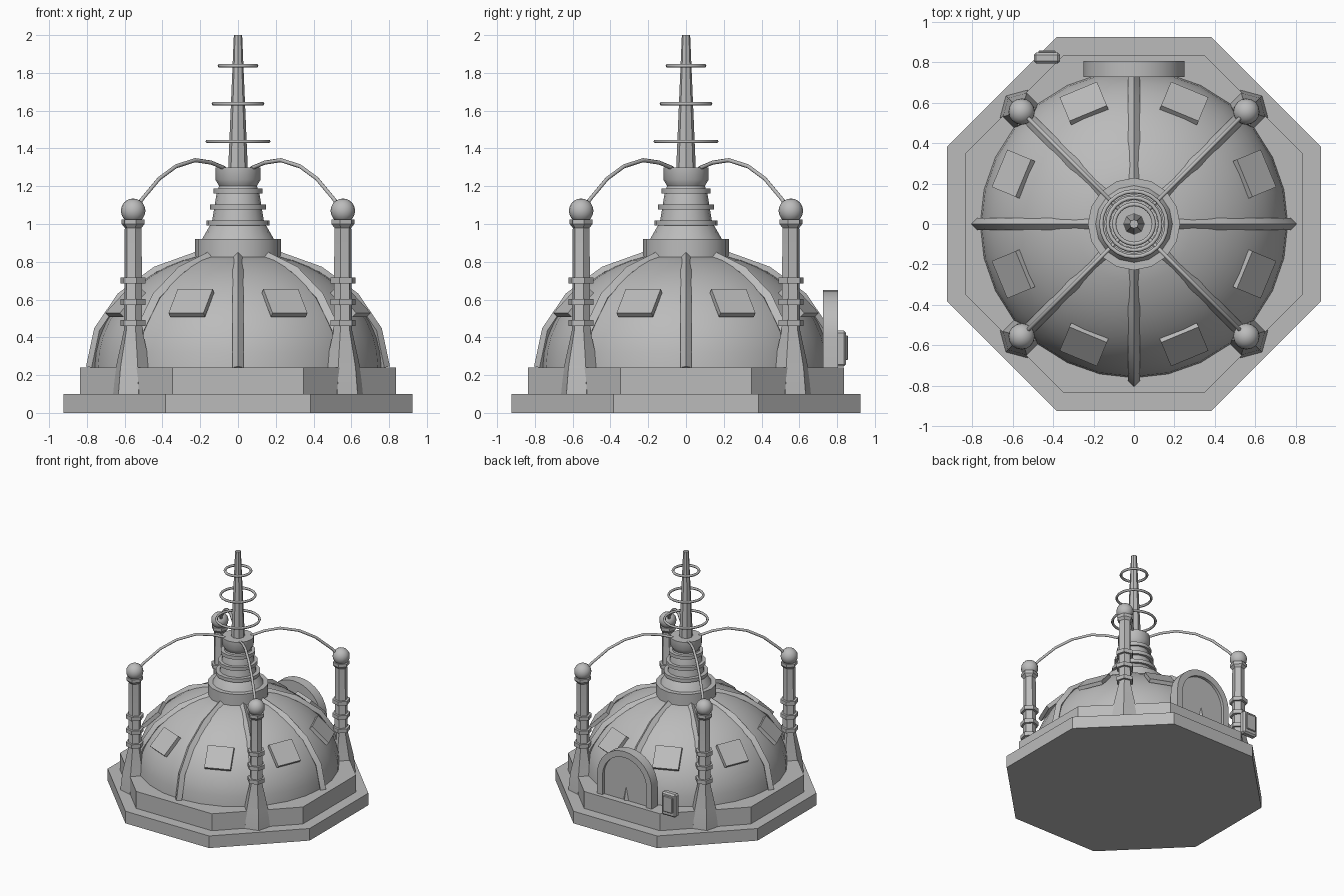
import bpy, bmesh
from math import sin, cos, pi, radians, sqrt
from mathutils import Vector, Matrix

if "Cube" in bpy.data.objects:
    bpy.data.objects.remove(bpy.data.objects["Cube"], do_unlink=True)

GREY = (0.5, 0.5, 0.5, 1)
stone = bpy.data.materials.new("plain grey")
stone.use_nodes = True
stone.diffuse_color = GREY
bsdf = next(n for n in stone.node_tree.nodes if n.type == "BSDF_PRINCIPLED")
bsdf.inputs["Base Color"].default_value = GREY


def finish(name, bm, angle=32):
    """Turn a bmesh into a named object, smooth below the given angle."""
    bmesh.ops.recalc_face_normals(bm, faces=bm.faces)
    mesh = bpy.data.meshes.new(name)
    bm.to_mesh(mesh)
    bm.free()
    mesh.materials.append(stone)
    for poly in mesh.polygons:
        poly.use_smooth = True
    mesh.set_sharp_from_angle(angle=radians(angle))
    obj = bpy.data.objects.new(name, mesh)
    bpy.context.scene.collection.objects.link(obj)
    return obj


def loft(name, rings, angle=32):
    """Skin closed cross-sections and cap both ends."""
    bm = bmesh.new()
    loops = [[bm.verts.new(p) for p in ring] for ring in rings]
    n = len(loops[0])
    for a, b in zip(loops, loops[1:]):
        for i in range(n):
            j = (i + 1) % n
            bm.faces.new((a[i], a[j], b[j], b[i]))
    bm.faces.new(loops[0])
    bm.faces.new(loops[-1])
    return finish(name, bm, angle)


def lathe(name, profile, sides, centre=(0, 0), turn=0.0, angle=32):
    """Revolve (radius, height) pairs about a vertical axis."""
    rings = [[(centre[0] + r * cos(turn + 2 * pi * i / sides),
               centre[1] + r * sin(turn + 2 * pi * i / sides), z)
              for i in range(sides)] for r, z in profile]
    return loft(name, rings, angle)


def radial_tube(name, path, azimuth, radius, sides, angle=32):
    """Sweep a tube along (radius, height) points in a vertical plane."""
    out = Vector((cos(azimuth), sin(azimuth), 0))
    side = Vector((-sin(azimuth), cos(azimuth), 0))
    up = Vector((0, 0, 1))
    rings = []
    for i, (r, z) in enumerate(path):
        a, b = path[max(i - 1, 0)], path[min(i + 1, len(path) - 1)]
        t = Vector((b[0] - a[0], b[1] - a[1])).normalized()
        normal = up * t.x - out * t.y
        rings.append([out * r + up * z + radius * (normal * cos(k) + side * sin(k))
                      for k in (2 * pi * s / sides for s in range(sides))])
    return loft(name, rings, angle)


def box(name, centre, size, rotation=None, bevel=0.0):
    bm = bmesh.new()
    bmesh.ops.create_cube(bm, size=1)
    bmesh.ops.scale(bm, vec=size, verts=bm.verts)
    if bevel:
        bmesh.ops.bevel(bm, geom=bm.edges[:], offset=bevel, segments=1, affect="EDGES")
    if rotation:
        bmesh.ops.transform(bm, matrix=rotation, verts=bm.verts)
    bmesh.ops.translate(bm, vec=centre, verts=bm.verts)
    return finish(name, bm)


def hoop(name, major, minor, z):
    bpy.ops.mesh.primitive_torus_add(location=(0, 0, z), major_radius=major,
                                     minor_radius=minor, major_segments=24, minor_segments=6)
    obj = bpy.context.object
    obj.name = name
    obj.data.materials.append(stone)
    bpy.ops.object.shade_smooth()


# Stepped octagonal base
lathe("base_plinth", [(1.0, 0), (1.0, 0.1)], 8, turn=pi / 8)
lathe("base_step", [(0.905, 0.1), (0.905, 0.24)], 8, turn=pi / 8)

# Dome
arc = [radians(75) * i / 10 for i in range(11)]
lathe("dome", [(0.76 * cos(t), 0.24 + 0.615 * sin(t)) for t in arc], 28)

# Ribs and window plates around the dome
rib_path = [(0.775 * cos(t), 0.24 + 0.61 * sin(t))
            for t in (radians(75) * i / 4 for i in range(5))]
for i in range(8):
    radial_tube(f"rib_{i + 1}", rib_path, i * pi / 4, 0.03, 4)
    a = (i + 0.5) * pi / 4
    tilt = Matrix.Rotation(a, 4, "Z") @ Matrix.Rotation(radians(45), 4, "Y")
    box(f"window_plate_{i + 1}", (0.645 * cos(a), 0.645 * sin(a), 0.582),
        (0.18, 0.2, 0.03), tilt)

# Collar, stepped neck and cup
lathe("collar", [(0.228, 0.82), (0.228, 0.92)], 16)
lathe("neck", [(0.19, 0.92), (0.15, 0.99), (0.14, 1.0), (0.125, 1.09),
               (0.112, 1.17), (0.1, 1.2)], 16)
for i, (r, z) in enumerate([(0.168, 1.005), (0.148, 1.09), (0.13, 1.175)]):
    lathe(f"neck_ring_{i + 1}", [(r, z - 0.014), (r, z + 0.014)], 16)
lathe("cup", [(0.09, 1.18), (0.105, 1.21), (0.12, 1.235), (0.12, 1.3)], 16)

# Spire with hoops
lathe("spire", [(0.052, 1.29), (0.022, 2.0)], 8)
for i, (r, z) in enumerate([(0.162, 1.437), (0.13, 1.637), (0.098, 1.838)]):
    hoop(f"spire_hoop_{i + 1}", r, 0.01, z)

# Corner pillars with bands, balls and cables
pillar = [(0.11, 0.1), (0.095, 0.24), (0.05, 0.44), (0.046, 0.98),
          (0.063, 1.0), (0.063, 1.025)]
cable = [(0.76, 1.08), (0.72, 1.13), (0.59, 1.24), (0.465, 1.305), (0.32, 1.338),
         (0.2, 1.325), (0.1, 1.295)]
for i in range(4):
    a = pi / 4 + i * pi / 2
    spot = (0.785 * cos(a), 0.785 * sin(a))
    lathe(f"pillar_{i + 1}", pillar, 6, spot, a, angle=20)
    for k, z in enumerate((0.475, 0.587, 0.702)):
        lathe(f"pillar_{i + 1}_band_{k + 1}", [(0.068, z - 0.016), (0.068, z + 0.016)],
              6, spot, a)
    bm = bmesh.new()
    bmesh.ops.create_uvsphere(bm, u_segments=16, v_segments=10, radius=0.065)
    bmesh.ops.translate(bm, vec=(*spot, 1.07), verts=bm.verts)
    finish(f"pillar_{i + 1}_ball", bm, 60)
    radial_tube(f"cable_{i + 1}", cable, a, 0.011, 6, 65)


# Arched doorway at the back
def arch(radius):
    curve = [(radius * cos(pi * i / 16), 0.4 + radius * sin(pi * i / 16)) for i in range(17)]
    return [(radius, 0.24)] + curve + [(-radius, 0.24)]


loft("door_frame", [[(p[0], 0.726, p[1]), (p[0], 0.805, p[1]),
                     (q[0], 0.805, q[1]), (q[0], 0.726, q[1])]
                    for p, q in zip(arch(0.25), arch(0.2))])
loft("door_panel", [[(x, y, z) for x, z in arch(0.205)] for y in (0.726, 0.782)])

# Control box beside the door
box("control_box", (-0.43, 0.82, 0.34), (0.13, 0.055, 0.19), bevel=0.012)
box("control_box_cover", (-0.43, 0.85, 0.345), (0.085, 0.014, 0.13), bevel=0.004)
